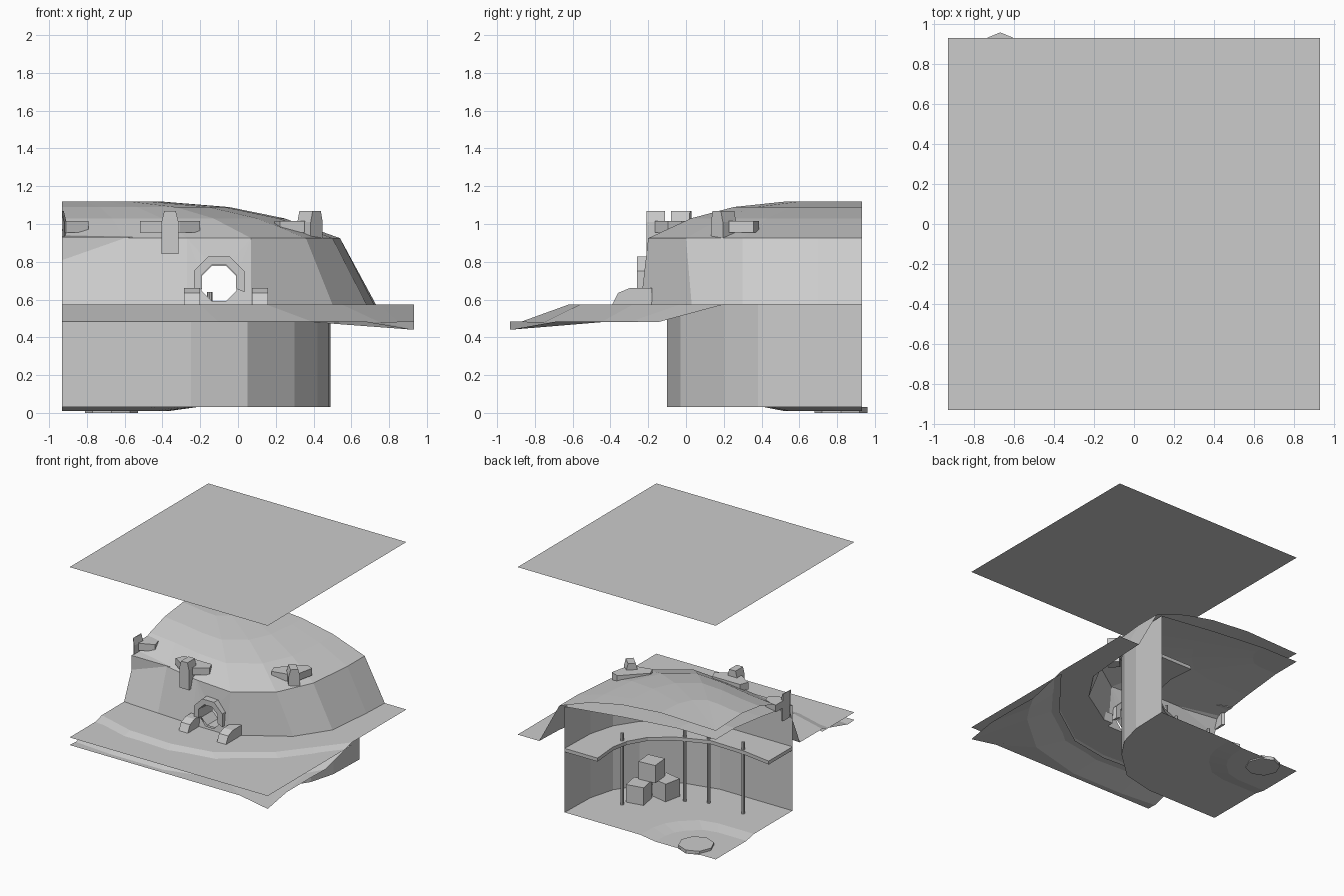
import bpy, bmesh, math
from mathutils import Vector, Matrix

if "Cube" in bpy.data.objects:
    bpy.data.objects.remove(bpy.data.objects["Cube"])

E = 0.933                      # half size of the square tile
CORNER = (-E, E)               # the dome is centred on the back left corner


def finish(name, bm):
    bmesh.ops.remove_doubles(bm, verts=bm.verts, dist=1e-4)
    bmesh.ops.recalc_face_normals(bm, faces=bm.faces)
    me = bpy.data.meshes.new(name)
    bm.to_mesh(me)
    bm.free()
    ob = bpy.data.objects.new(name, me)
    bpy.context.collection.objects.link(ob)
    return ob


def row(pts, z):
    return [(p[0], p[1], z) for p in pts]


def inward(pts, t, z):
    """Row of points moved towards the corner by t."""
    return [(x + (CORNER[0] - x) * t, y + (CORNER[1] - y) * t, z) for x, y in pts]


def strip(name, rows, hole=None, caps=False):
    """Ruled surface through rows; hole = (segment, x, z, radius) leaves an octagonal opening."""
    bm = bmesh.new()
    for a, b in zip(rows, rows[1:]):
        for i in range(len(a) - 1):
            quad = [Vector(p) for p in (a[i], a[i + 1], b[i + 1], b[i])]
            if hole and i == hole[0]:
                pierce(bm, quad, *hole[1:])
            else:
                bm.faces.new([bm.verts.new(p) for p in quad])
    if caps:
        bmesh.ops.remove_doubles(bm, verts=bm.verts, dist=1e-4)
        bmesh.ops.holes_fill(bm, edges=bm.edges, sides=4)
    return finish(name, bm)


def octagon(cx, cz, r):
    return [(cx + r * math.cos(math.radians(22.5 + 45 * k)),
             cz + r * math.sin(math.radians(22.5 + 45 * k))) for k in range(8)]


def pierce(bm, q, cx, cz, r):
    bl, br, tr, tl = q
    ring = []
    for x, z in octagon(cx, cz, r):
        u = (x - bl.x) / (br.x - bl.x)
        v = (z - bl.z) / (tl.z - bl.z)
        y = bl.lerp(br, u).lerp(tl.lerp(tr, u), v).y
        ring.append(bm.verts.new((x, y, z)))
    corners = [bm.verts.new(p) for p in (tr, tl, bl, br)]
    for k in range(4):
        c, d = corners[k], corners[(k + 1) % 4]
        bm.faces.new((c, ring[2 * k + 1], ring[2 * k]))
        bm.faces.new((c, d, ring[(2 * k + 2) % 8], ring[2 * k + 1]))


def prism(bm, profile, vec):
    """Closed extrusion of a profile of 3D points."""
    f = bm.faces.new([bm.verts.new(p) for p in profile])
    res = bmesh.ops.extrude_face_region(bm, geom=[f], use_keep_orig=True)
    vs = [g for g in res["geom"] if isinstance(g, bmesh.types.BMVert)]
    bmesh.ops.translate(bm, verts=vs, vec=vec)


# Plan outlines, from the left edge round to the back edge
wall = [(-E, -.1), (-.68, -.1), (-.25, -.1), (.05, -.03), (.3, .2), (.42, .38), (.48, .6), (.49, E)]
ledge = [(-E, .22), (-.68, .18), (-.35, .17), (-.1, .27), (.08, .4), (.17, .55), (.2, .7), (.18, E)]
base = [(-E, -.2), (-.6, -.22), (-.27, -.24), (.07, -.24), (.5, .03), (.68, .3), (.72, .7), (.73, E)]
rim = [(-E, -.05), (-.6, -.1), (-.27, -.17), (.07, -.2), (.36, 0), (.5, .3), (.54, .7), (.54, E)]
crest = [(-E, -.5), (-.6, -.6), (-.2, -.62), (.15, -.56), (.55, -.28), (.75, -.03), (E, .2), (E, E)]
low = [(-E, -.85), (-.6, -.88), (-.1, -.88), (.4, -.75), (.75, -.45), (.85, -.3), (E, -.15)]
outer = [(-E, -E), (-.6, -E), (-.1, -E), (.67, -E), (E, -E), (E, -.68), (E, -.36)]

# Sky sheet and water sheet
strip("sky_plane", [[(-E, -E, 2), (E, -E, 2)], [(-E, E, 2), (E, E, 2)]])
strip("water_sheet", [row(crest[:7], .55), row(outer, .55)])

# Ground: level ring round the dome, bank, lake bed
strip("ground_ring", [row(base, .574), row(crest, .574)])
bed = row(outer, .485)
bed[4] = (E, -E, .44)
strip("lake_bed", [row(crest[:7], .574), row(low, .48), bed])

# Dome: pierced outer wall and faceted roof
WX, WZ = -.1, .685
strip("dome_wall", [row(base, .574), row(rim, .925)], hole=(2, WX, WZ, .1))
strip("dome_roof", [row(rim, .925), inward(rim, .2, 1.03), inward(rim, .4, 1.09),
                    inward(rim, .65, 1.12), inward(rim, 1, 1.105)])

# Inner room: wall, ceiling, stepped floor
strip("room_wall", [row(wall, .03), row(wall, .93)], hole=(2, WX, WZ, .1))
strip("room_ceiling", [row(wall, .93), inward(wall, .4, .99), inward(wall, .75, 1.03),
                       inward(wall, 1, 1.03)])
strip("room_floor", [row(wall, .03), inward(wall, .5, .03), inward(wall, .6, .01),
                     inward(wall, 1, .01)])

# Gallery ledge with support poles
strip("gallery_ledge", [row(wall, .575), row(ledge, .575), row(ledge, .545),
                        row(wall, .545), row(wall, .575)], caps=True)
for x, y in [(.21, .56), (-.15, .23), (-.32, .15), (-.65, .16)]:
    bpy.ops.mesh.primitive_cylinder_add(vertices=8, radius=.014, depth=.61, location=(x, y, .335))
    bpy.context.object.name = "support_pole"

# Stacked crates
for x, y, z, a in [(.15, .42, .105, 10), (.02, .24, .105, -12), (.12, .29, .255, 5)]:
    bpy.ops.mesh.primitive_cube_add(size=.15, location=(x, y, z), rotation=(0, 0, math.radians(a)))
    bpy.context.object.name = "crate"

# Low octagonal slab in the pit
bpy.ops.mesh.primitive_cylinder_add(vertices=8, radius=.14, depth=.03, location=(-.67, .82, .015))
bpy.context.object.name = "floor_slab"

# Window tunnel, arch and flanking buttresses
ring = octagon(WX, WZ, .1)
ring.append(ring[0])
strip("window_tunnel", [[(x, -.22, z) for x, z in ring], [(x, -.07, z) for x, z in ring]])
order = [7, 0, 1, 2, 3, 4]
big, small = octagon(WX, WZ + .01, .145), octagon(WX, WZ + .01, .097)
loops = [[(o[k][0], y, o[k][1]) for k in order]
         for o, y in ((big, -.26), (small, -.26), (small, -.18), (big, -.18), (big, -.26))]
strip("window_arch", loops, caps=True)
for x in (-.285, .075):
    bm = bmesh.new()
    prism(bm, [(x, y, z) for y, z in
               ((-.39, .574), (-.36, .635), (-.3, .66), (-.18, .66), (-.18, .574))], (.085, 0, 0))
    finish("buttress", bm)

# Rim brackets: tapered post with swept arms behind it
for x, y, angle in [(-.36, -.165, 0), (.385, .195, 45), (-.96, -.03, -8)]:
    bm = bmesh.new()
    prism(bm, [(-.045, -.045, .84), (.045, -.045, .84), (.045, -.045, 1.01), (.03, -.045, 1.07),
               (-.03, -.045, 1.07), (-.045, -.045, 1.01)], (0, .1, 0))
    prism(bm, [(px, py, .955) for px, py in
               ((-.16, .07), (-.05, 0), (.05, 0), (.16, .07), (.13, .14), (-.13, .14))], (0, 0, .06))
    bm.transform(Matrix.Translation((x, y, 0)) @ Matrix.Rotation(math.radians(angle), 4, 'Z'))
    for v in bm.verts:             # the left bracket is cut off by the tile edge
        v.co.x = max(v.co.x, -E)
    finish("rim_bracket", bm)
